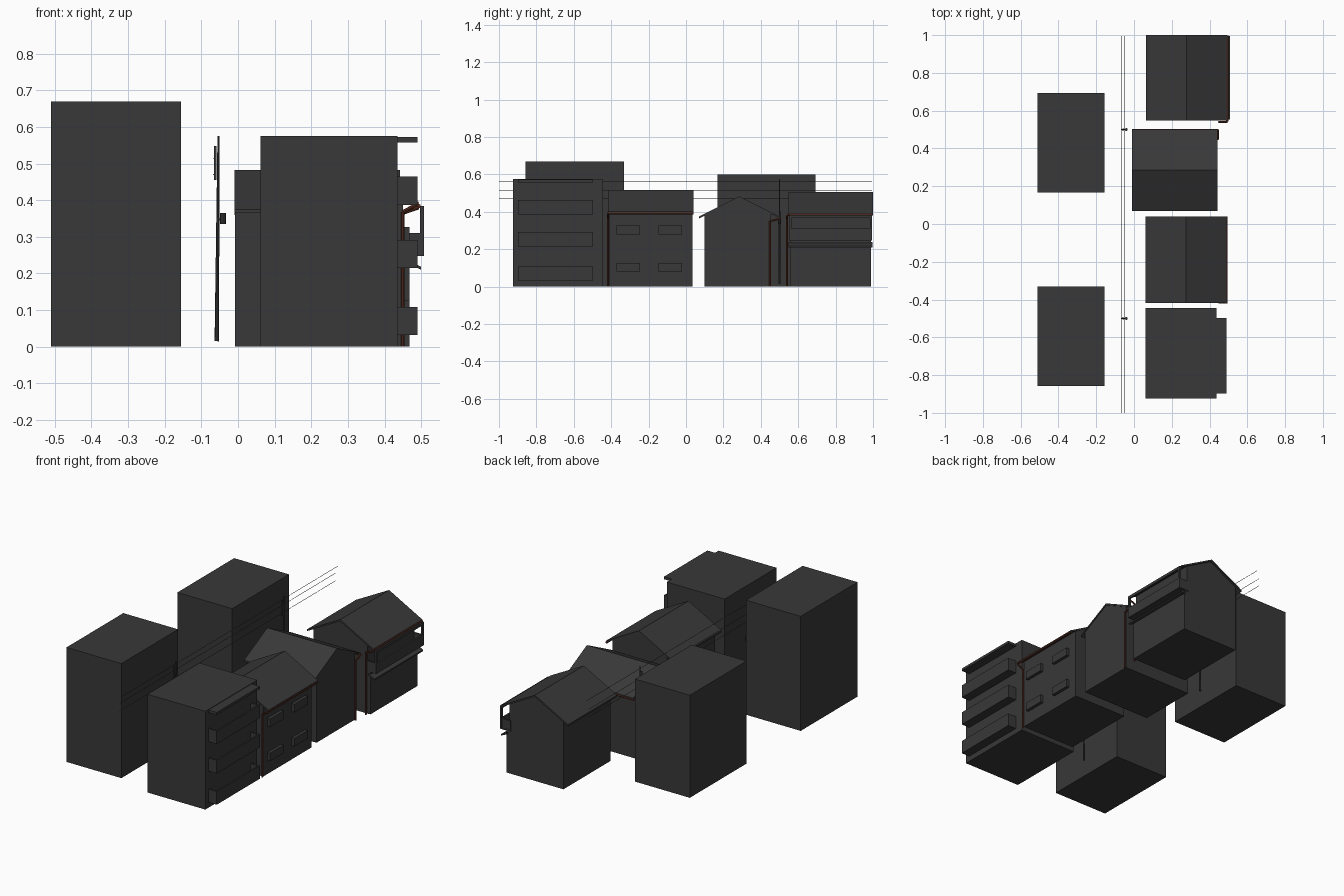
import bpy, bmesh, math
from mathutils import Vector

if "Cube" in bpy.data.objects:
    bpy.data.objects.remove(bpy.data.objects["Cube"])


def material(name, rgb):
    m = bpy.data.materials.new(name)
    m.diffuse_color = (*rgb, 1)
    m.use_nodes = True
    m.node_tree.nodes["Principled BSDF"].inputs["Base Color"].default_value = m.diffuse_color
    return m


GREY = material("charcoal grey", (0.04, 0.04, 0.04))
RUST = material("rust brown", (0.11, 0.03, 0.017))


def finish(name, bm, mat):
    bmesh.ops.recalc_face_normals(bm, faces=bm.faces)
    me = bpy.data.meshes.new(name)
    bm.to_mesh(me)
    bm.free()
    me.materials.append(mat)
    ob = bpy.data.objects.new(name, me)
    bpy.context.collection.objects.link(ob)
    return ob


def prism(name, pts, axis, a, b, mat=GREY):
    """Extrude a profile (x,z along y) or (y,z along x) from a to b."""
    bm = bmesh.new()
    place = (lambda p, t: (p[0], t, p[1])) if axis == 'y' else (lambda p, t: (t, p[0], p[1]))
    face = bm.faces.new([bm.verts.new(place(p, a)) for p in pts])
    ext = bmesh.ops.extrude_face_region(bm, geom=[face])
    d = (0, b - a, 0) if axis == 'y' else (b - a, 0, 0)
    bmesh.ops.translate(bm, vec=d, verts=[v for v in ext['geom'] if isinstance(v, bmesh.types.BMVert)])
    return finish(name, bm, mat)


def box(name, x0, x1, y0, y1, z0, z1, mat=GREY):
    return prism(name, [(x0, z0), (x1, z0), (x1, z1), (x0, z1)], 'y', y0, y1, mat)


def rod(name, p, q, r, mat=GREY, r2=None, n=8):
    p, q = Vector(p), Vector(q)
    bm = bmesh.new()
    bmesh.ops.create_cone(bm, cap_ends=True, segments=n, radius1=r, radius2=r if r2 is None else r2,
                          depth=(q - p).length)
    rot = (q - p).to_track_quat('Z', 'Y').to_matrix().to_4x4()
    rot.translation = (p + q) / 2
    bm.transform(rot)
    return finish(name, bm, mat)


def gable(name, axis, eaves, walls, z_ridge, z_eave, roof_span, wall_span, t=0.01):
    """Walls with a gabled top and an overhanging roof sheet."""
    c = sum(eaves) / 2
    half = eaves[1] - c
    top = lambda u: z_ridge - (z_ridge - z_eave) * abs(u - c) / half - t
    w0, w1 = walls
    prism(name + "_walls", [(w0, 0), (w1, 0), (w1, top(w1)), (c, z_ridge - t), (w0, top(w0))],
          axis, *wall_span)
    e0, e1 = eaves
    prism(name + "_roof", [(e0, z_eave), (c, z_ridge), (e1, z_eave), (e1, z_eave - t),
                           (c, z_ridge - t), (e0, z_eave - t)], axis, *roof_span)


def pipe(name, pts, r=0.005):
    for i, (p, q) in enumerate(zip(pts, pts[1:])):
        rod(f"{name}_{i}", p, q, r, RUST)


# Plain tower blocks at the back
box("tall_block", -0.51, -0.155, -0.857, -0.332, 0, 0.67)
box("short_block", -0.51, -0.155, 0.168, 0.693, 0, 0.6)

# Flat-roofed apartment with balcony trays and a canopy
box("apartment", 0.062, 0.436, -0.925, -0.445, 0, 0.575)
for i, z in enumerate((0.032, 0.215, 0.387)):
    n, y0, y1, h, w = f"balcony_{i}", -0.897, -0.497, 0.077, 0.008
    box(n + "_floor", 0.436, 0.49, y0, y1, z, z + 0.01)
    box(n + "_front", 0.49 - w, 0.49, y0, y1, z, z + h)
    box(n + "_side_a", 0.436, 0.49, y0, y0 + w, z, z + h)
    box(n + "_side_b", 0.436, 0.49, y1 - w, y1, z, z + h)
box("balcony_canopy", 0.436, 0.49, -0.897, -0.497, 0.557, 0.572)

# House with four bay windows
gable("window_house", 'y', (0.062, 0.49), (0.10, 0.45), 0.518, 0.402, (-0.418, 0.04), (-0.41, 0.035))
for z in (0.08, 0.28):
    for y in (-0.372, -0.147):
        box("bay_window", 0.445, 0.468, y, y + 0.125, z, z + 0.047)
rod("window_house_gutter", (0.488, -0.42, 0.392), (0.488, 0.04, 0.392), 0.006, RUST)
pipe("window_house_downpipe", [(0.488, -0.417, 0.388), (0.45, -0.417, 0.368), (0.45, -0.417, 0)])

# House turned sideways, ridge along x
gable("side_house", 'x', (0.07, 0.50), (0.10, 0.455), 0.483, 0.375, (-0.01, 0.442), (-0.008, 0.438))
rod("side_house_gutter", (-0.01, 0.497, 0.365), (0.447, 0.497, 0.365), 0.006, RUST)
pipe("side_house_downpipe", [(0.445, 0.497, 0.363), (0.445, 0.45, 0.35), (0.445, 0.45, 0)])

# House with an upper gallery and awning
gable("gallery_house", 'y', (0.063, 0.493), (0.10, 0.45), 0.507, 0.392, (0.547, 1.0), (0.555, 0.99))
box("gallery_house_lower_storey", 0.44, 0.468, 0.555, 0.99, 0, 0.25)
ga, gb = 0.553, 0.995
box("gallery_floor", 0.44, 0.5, ga, gb, 0.248, 0.256)
box("gallery_parapet", 0.497, 0.507, ga, gb, 0.248, 0.31)
box("gallery_lintel", 0.497, 0.507, ga, gb, 0.368, 0.384)
for y in (ga, gb - 0.012):
    box("gallery_post", 0.497, 0.507, y, y + 0.012, 0.31, 0.368)
    box("gallery_side_parapet", 0.44, 0.5, y, y + 0.01, 0.25, 0.31)
prism("awning", [(0.46, 0.238), (0.5, 0.218), (0.5, 0.21), (0.46, 0.228)], 'y', 0.547, 0.997)
rod("gallery_house_gutter", (0.493, 0.543, 0.384), (0.493, 0.998, 0.384), 0.006, RUST)
pipe("gallery_house_downpipe", [(0.493, 0.54, 0.38), (0.45, 0.54, 0.365), (0.45, 0.54, 0)])

# Utility poles with transformers and arms
for y in (-0.5, 0.5):
    rod("utility_pole", (-0.058, y, 0.015), (-0.053, y, 0.575), 0.006, GREY, 0.003)
    rod("transformer", (-0.041, y, 0.335), (-0.041, y, 0.365), 0.008, GREY)
    box("transformer_bracket", -0.058, -0.04, y - 0.003, y + 0.003, 0.345, 0.352)
    box("wire_bracket", -0.066, -0.059, y - 0.003, y + 0.003, 0.455, 0.548)

# Overhead wires
for x, z in ((-0.052, 0.56), (-0.067, 0.515), (-0.067, 0.47)):
    rod("wire", (x, -1.0, z), (x, 0.995, z), 0.0012, GREY, n=5)
